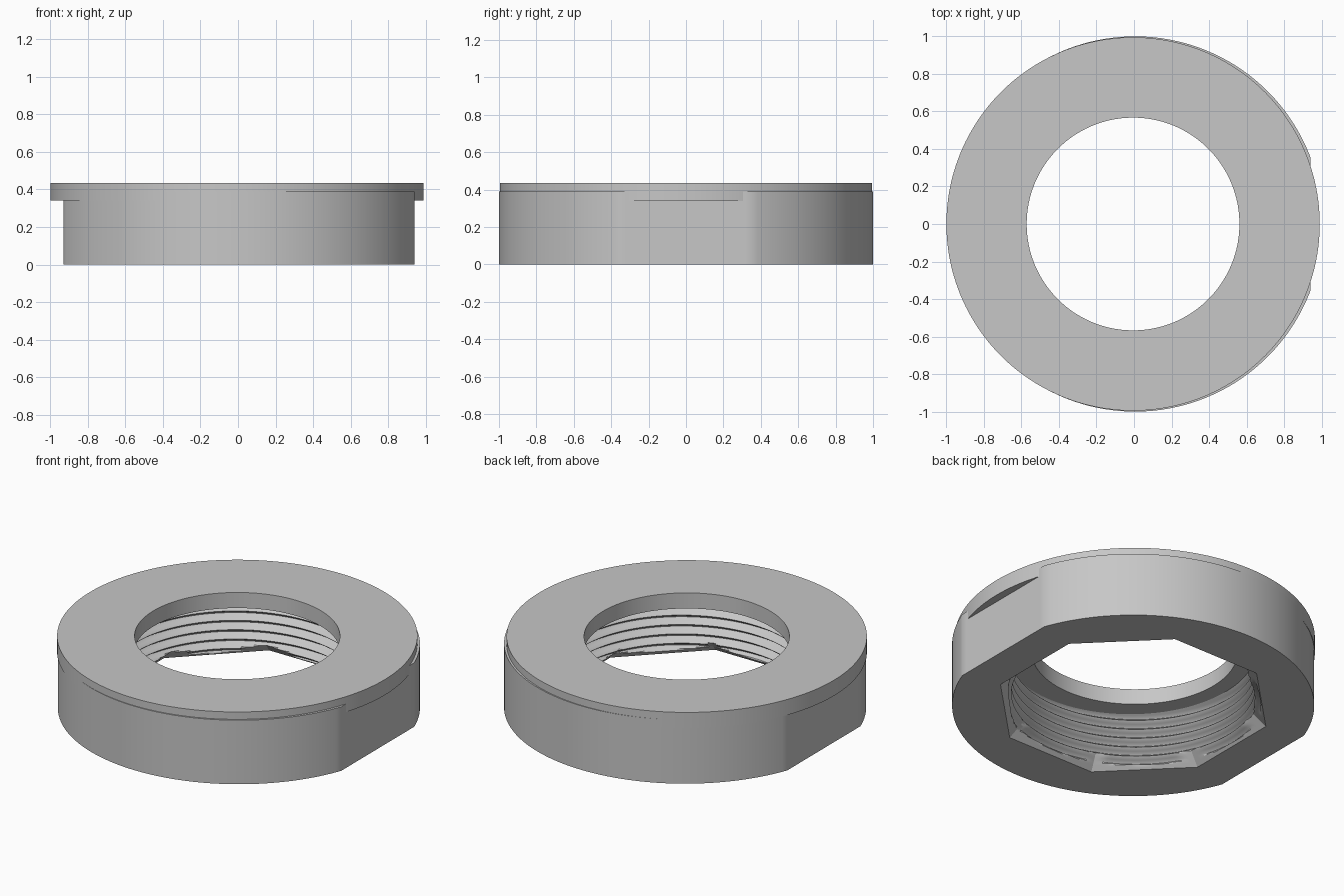
import bpy
import bmesh
from math import pi, tau, cos, sin, radians

cube = bpy.data.objects.get("Cube")
if cube:
    bpy.data.objects.remove(cube)

grey = bpy.data.materials.new("plain grey")
grey.use_nodes = True
grey.diffuse_color = (0.57, 0.57, 0.57, 1)
grey.node_tree.nodes["Principled BSDF"].inputs["Base Color"].default_value = grey.diffuse_color

SEGMENTS = 192
BORE_TOP = 0.34
BODY_TOP = 0.39
PITCH = 0.057
STEPS = 8              # rows per thread turn
MINOR, MAJOR = 0.672, 0.712
FLAT_ANGLE = 11 * tau / SEGMENTS
FLAT = cos(FLAT_ANGLE)


def loft(name, rings, centre_x, closed=False):
    """Skin a list of functions that map an angle to (radius, height)."""
    bm = bmesh.new()
    grid = []
    for ring in rings:
        row = []
        for i in range(SEGMENTS + 1):
            a = tau * i / SEGMENTS
            r, z = ring(a)
            row.append(bm.verts.new((r * cos(a), r * sin(a), z)))
        grid.append(row)
    if closed:
        grid.append(grid[0])
    for low, high in zip(grid, grid[1:]):
        for i in range(SEGMENTS):
            bm.faces.new((low[i], low[i + 1], high[i + 1], high[i]))
    bmesh.ops.remove_doubles(bm, verts=bm.verts, dist=0.00005)
    bmesh.ops.dissolve_degenerate(bm, edges=bm.edges, dist=0.00005)
    bmesh.ops.recalc_face_normals(bm, faces=bm.faces)
    mesh = bpy.data.meshes.new(name)
    bm.to_mesh(mesh)
    bm.free()
    mesh.materials.append(grey)
    obj = bpy.data.objects.new(name, mesh)
    obj.location.x = centre_x
    bpy.context.collection.objects.link(obj)
    bpy.ops.object.select_all(action="DESELECT")
    obj.select_set(True)
    bpy.context.view_layer.objects.active = obj
    bpy.ops.object.shade_smooth_by_angle(angle=radians(25))
    return obj


def outer_radius(a):
    """Round outline with a flat on each side."""
    return min(1.0, FLAT / max(abs(cos(a)), 0.01))


def bore_radius(a, z):
    """Right-hand thread opened by an eight-sided countersink."""
    phase = (z / PITCH - a / tau) % 1
    ridge = min(1, max(0, 2.6 * abs(phase - 0.5) - 0.15))
    thread = MINOR + (MAJOR - MINOR) * ridge
    apothem = 0.71 - z
    mouth = apothem / cos((a + pi / 8) % (pi / 4) - pi / 8)
    return max(thread, mouth)


def bore_row(j):
    def ring(a):
        z = min(BORE_TOP, max(0, PITCH * (j / STEPS + a / tau)))
        return bore_radius(a, z), z
    return ring


def plain(radius, height):
    return lambda a: (radius, height)


# Threaded body with two wrench flats
last_row = int(BORE_TOP / PITCH * STEPS) + 1
rings = [bore_row(j) for j in range(-STEPS, last_row + 1)]
rings += [plain(0.75, BODY_TOP),
          lambda a: (outer_radius(a), BODY_TOP),
          lambda a: (outer_radius(a), 0)]
loft("threaded_body", rings, 0.006, closed=True)

# Top flange with the smaller opening
loft("top_flange", [plain(0.567, BORE_TOP), plain(0.995, BORE_TOP),
                    plain(0.995, 0.435), plain(0.567, 0.435)], -0.005, closed=True)
